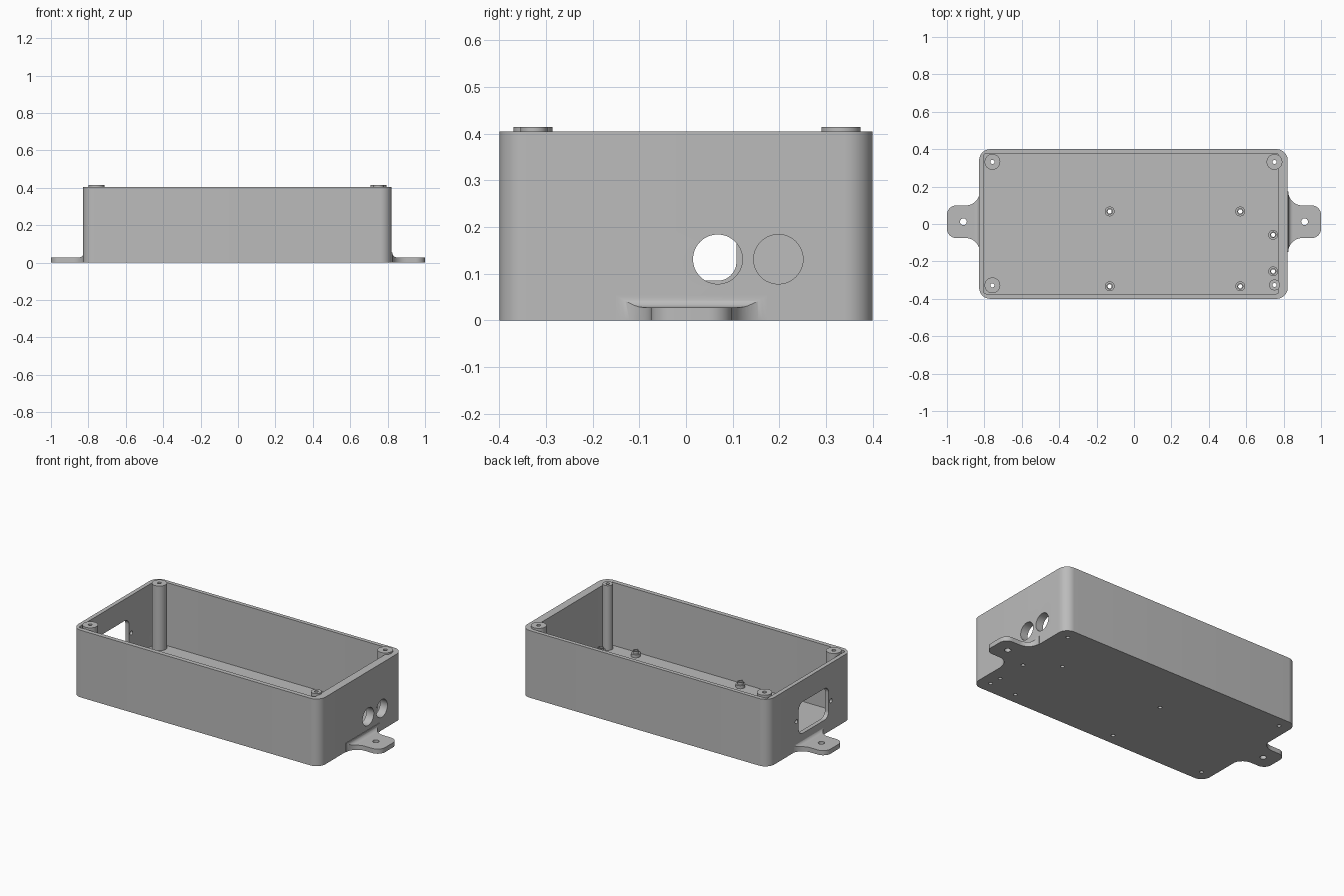
import bpy, bmesh
from math import sin, cos, pi, radians

cube = bpy.data.objects.get("Cube")
if cube:
    bpy.data.objects.remove(cube, do_unlink=True)

grey = bpy.data.materials.new("plain grey")
grey.use_nodes = True
grey.diffuse_color = (0.5, 0.5, 0.5, 1)
grey.node_tree.nodes["Principled BSDF"].inputs["Base Color"].default_value = (0.5, 0.5, 0.5, 1)

PLACE = {"x": lambda a, b, t: (t, a, b),
         "y": lambda a, b, t: (a, t, b),
         "z": lambda a, b, t: (a, b, t)}


def arc(ca, cb, r, start, end, n=12):
    angles = [radians(start + (end - start) * i / n) for i in range(n + 1)]
    return [(ca + r * cos(t), cb + r * sin(t)) for t in angles]


def circle(ca, cb, r, n=40):
    return arc(ca, cb, r, 0, 360, n)[:-1]


def rounded(a0, a1, b0, b1, r):
    return (arc(a1 - r, b1 - r, r, 0, 90) + arc(a0 + r, b1 - r, r, 90, 180)
            + arc(a0 + r, b0 + r, r, 180, 270) + arc(a1 - r, b0 + r, r, 270, 360))


def prism(name, outline, axis, lo, hi):
    """Extrude a closed outline along an axis."""
    bm = bmesh.new()
    ends = [[bm.verts.new(PLACE[axis](a, b, t)) for a, b in outline] for t in (lo, hi)]
    for ring in ends:
        bm.faces.new(ring)
    n = len(outline)
    for i in range(n):
        j = (i + 1) % n
        bm.faces.new((ends[0][i], ends[0][j], ends[1][j], ends[1][i]))
    bmesh.ops.recalc_face_normals(bm, faces=bm.faces)
    mesh = bpy.data.meshes.new(name)
    bm.to_mesh(mesh)
    bm.free()
    mesh.materials.append(grey)
    ob = bpy.data.objects.new(name, mesh)
    bpy.context.collection.objects.link(ob)
    return ob


def carve(ob, operation, cutters):
    """Apply booleans in order and discard the cutters."""
    for cutter in cutters:
        cutter.hide_render = True
        mod = ob.modifiers.new("carve", "BOOLEAN")
        mod.operation, mod.solver, mod.object = operation, "EXACT", cutter
    bpy.context.view_layer.update()
    result = bpy.data.meshes.new_from_object(ob.evaluated_get(bpy.context.evaluated_depsgraph_get()))
    ob.modifiers.clear()
    ob.data = result
    for cutter in cutters:
        bpy.data.objects.remove(cutter, do_unlink=True)


def smooth(ob):
    bpy.ops.object.select_all(action="DESELECT")
    ob.select_set(True)
    bpy.context.view_layer.objects.active = ob
    bpy.ops.object.shade_smooth_by_angle(angle=radians(30))


def drill(x, y, r):
    return prism("drill", circle(x, y, r, 24), "z", -0.1, 0.6)


FLOOR, RIM = 0.025, 0.405
SCREW = 0.011
bosses = {"back_right": (-0.757, 0.332, 0.042), "front_right": (-0.757, -0.328, 0.042),
          "back_left": (0.751, 0.332, 0.042), "front_left": (0.751, -0.326, 0.029)}
standoffs = [(-0.13, 0.067), (0.568, 0.067), (-0.13, -0.333), (0.568, -0.333),
             (0.744, -0.058), (0.744, -0.253)]

# Open box with cable holes, socket window and floor screw holes
body = prism("enclosure_body", rounded(-0.828, 0.822, -0.4, 0.4, 0.06), "z", 0, RIM)
cutters = [prism("cavity", rounded(-0.803, 0.773, -0.373, 0.376, 0.012), "z", FLOOR, 0.6),
           prism("window", rounded(-0.178, 0.108, 0.085, 0.275, 0.04), "x", -0.9, -0.75)]
cutters += [prism("cable", circle(y, 0.131, 0.053, 48), "x", 0.7, 0.9) for y in (0.068, 0.198)]
cutters += [prism("socket_screw", circle(y, 0.178, 0.012, 24), "x", -0.9, -0.75) for y in (-0.2, 0.13)]
cutters += [drill(x, y, SCREW) for x, y, r in bosses.values()]
cutters += [drill(x, y, SCREW) for x, y in standoffs]
carve(body, "DIFFERENCE", cutters)
smooth(body)

# Corner columns for the lid screws
for corner, (x, y, r) in bosses.items():
    boss = prism("lid_boss_" + corner, circle(x, y, r), "z", FLOOR - 0.005, RIM + 0.01)
    carve(boss, "DIFFERENCE", [drill(x, y, SCREW)])
    smooth(boss)

# Stepped board standoffs
for i, (x, y) in enumerate(standoffs):
    standoff = prism("standoff_%d" % (i + 1), circle(x, y, 0.026, 28), "z", FLOOR - 0.005, 0.043)
    carve(standoff, "UNION", [prism("step", circle(x, y, 0.017, 28), "z", 0.03, 0.058)])
    carve(standoff, "DIFFERENCE", [drill(x, y, SCREW)])
    smooth(standoff)

# Mounting ears: flared plan outline crossed with a filleted side profile
EAR_Y = 0.012
half = ([(0.81, 0.162)] + arc(0.9, 0.162, 0.075, 180, 270) + arc(0.95, 0.037, 0.05, 90, 0))
plan = half + [(x, -y) for x, y in reversed(half)]
side = ([(0.805, 0), (1.01, 0), (1.01, 0.028)] + arc(0.85, 0.053, 0.025, 270, 180)
        + [(0.805, 0.053)])
for name, s in (("mounting_ear_left", 1), ("mounting_ear_right", -1)):
    ear = prism(name, [(s * x, y + EAR_Y) for x, y in plan], "z", -0.05, 0.2)
    carve(ear, "INTERSECT", [prism("profile", [(s * x, z) for x, z in side], "y", -0.4, 0.4)])
    carve(ear, "DIFFERENCE", [drill(s * 0.912, EAR_Y, 0.018)])
    smooth(ear)
